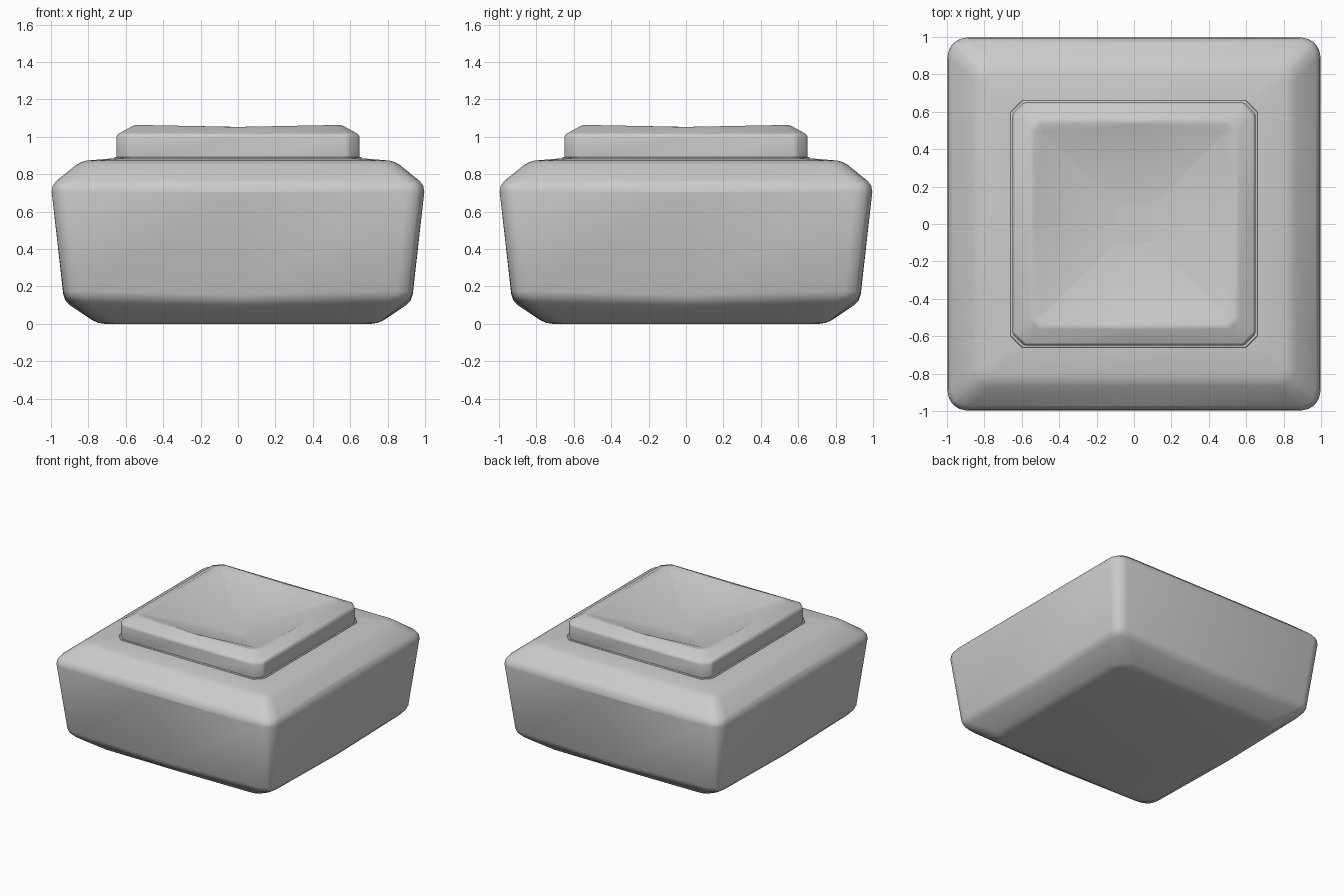
import bpy, bmesh

cube = bpy.data.objects.get("Cube")
if cube:
    bpy.data.objects.remove(cube, do_unlink=True)

grey = bpy.data.materials.new("warm_grey")
grey.use_nodes = True
colour = (0.6, 0.6, 0.6, 1)
grey.diffuse_color = colour
grey.node_tree.nodes["Principled BSDF"].inputs["Base Color"].default_value = colour


def ring(bm, half, z, cut, bulge=0.0, sag=0.0):
    """Square ring with cut corners and a midpoint on each side."""
    side = [(half, -half + cut, 0), (half + bulge, 0, sag), (half, half - cut, 0)]
    verts = []
    for turn in range(4):
        for x, y, dz in side:
            for _ in range(turn):
                x, y = -y, x
            verts.append(bm.verts.new((x, y, z + dz)))
    return verts


def stacked_shape(name, profile, bevel, dish_depth=None):
    """Joins rings from bottom to top; closes with a cap or a sunken fan."""
    bm = bmesh.new()
    rings = [ring(bm, *row) for row in profile]
    for low, high in zip(rings, rings[1:]):
        for i in range(12):
            j = (i + 1) % 12
            bm.faces.new((low[i], low[j], high[j], high[i]))
    bm.faces.new(rings[0][::-1])
    if dish_depth is None:
        bm.faces.new(rings[-1])
    else:
        centre = bm.verts.new((0, 0, profile[-1][1] - dish_depth))
        for i in range(12):
            bm.faces.new((rings[-1][i], rings[-1][(i + 1) % 12], centre))
    mesh = bpy.data.meshes.new(name)
    bm.to_mesh(mesh)
    bm.free()
    mesh.materials.append(grey)
    obj = bpy.data.objects.new(name, mesh)
    bpy.context.collection.objects.link(obj)
    # Softened edges
    mod = obj.modifiers.new("soft_edges", "BEVEL")
    mod.width = bevel
    mod.segments = 2
    mod.limit_method = "ANGLE"
    mod.angle_limit = 0.35
    bpy.ops.object.select_all(action="DESELECT")
    obj.select_set(True)
    bpy.context.view_layer.objects.active = obj
    bpy.ops.object.shade_smooth_by_angle(angle=0.9)
    return obj


# Tapered body: half width, height, corner cut, side bulge, side sag
stacked_shape("body", [
    (0.75, 0.0, 0.08),
    (0.93, 0.14, 0.05, 0.0, -0.02),
    (1.0, 0.74, 0.06),
    (0.84, 0.87, 0.05),
    (0.65, 0.886, 0.06),
], 0.035)

# Thin seam where the collar meets the body
stacked_shape("collar_seam", [
    (0.66, 0.86, 0.06),
    (0.66, 0.892, 0.06),
], 0.004)

# Raised collar with a shallow square dish
stacked_shape("collar", [
    (0.65, 0.86, 0.06),
    (0.65, 1.01, 0.06),
    (0.55, 1.065, 0.05, 0.0, -0.008),
    (0.495, 1.055, 0.01, 0.035, -0.012),
], 0.015, dish_depth=0.2)
